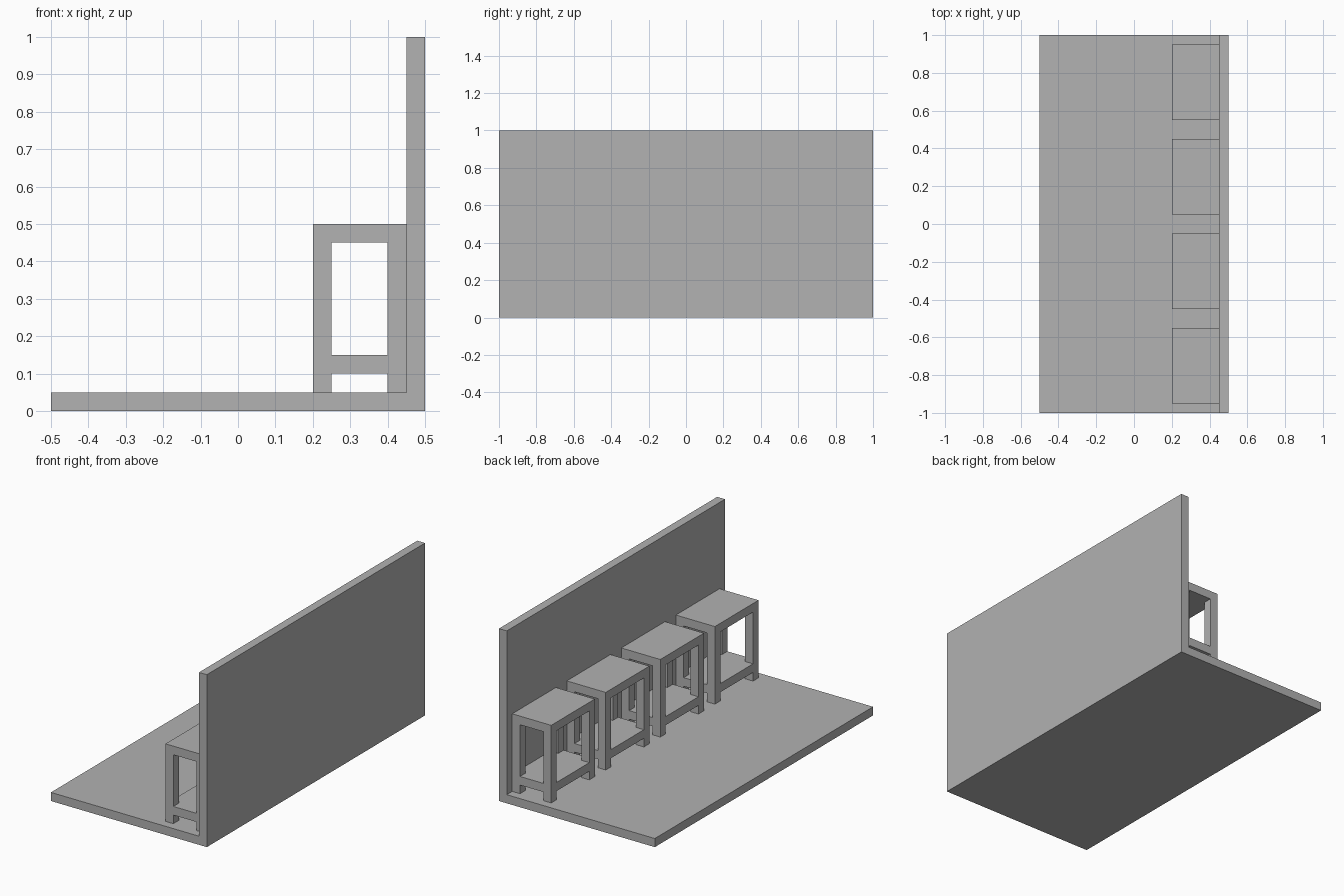
import bpy
import bmesh
from itertools import product
from mathutils import Vector

if "Cube" in bpy.data.objects:
    bpy.data.objects.remove(bpy.data.objects["Cube"], do_unlink=True)

# Single plain grey finish
GREY = (0.445, 0.445, 0.445, 1.0)
grey = bpy.data.materials.new("plain_grey")
grey.use_nodes = True
grey.diffuse_color = GREY
grey.node_tree.nodes["Principled BSDF"].inputs["Base Color"].default_value = GREY

THICK = 0.05  # thickness shared by floor, wall, legs and slabs


def add_object(name, bm):
    bmesh.ops.recalc_face_normals(bm, faces=bm.faces)
    mesh = bpy.data.meshes.new(name)
    bm.to_mesh(mesh)
    bm.free()
    mesh.materials.append(grey)
    obj = bpy.data.objects.new(name, mesh)
    bpy.context.collection.objects.link(obj)
    return obj


def floor_and_wall():
    """L-shaped profile extruded along y."""
    bm = bmesh.new()
    profile = [(-0.5, 0), (0.5, 0), (0.5, 1), (0.5 - THICK, 1),
               (0.5 - THICK, THICK), (-0.5, THICK)]
    face = bm.faces.new([bm.verts.new((x, -1, z)) for x, z in profile])
    result = bmesh.ops.extrude_face_region(bm, geom=[face])
    moved = [v for v in result["geom"] if isinstance(v, bmesh.types.BMVert)]
    bmesh.ops.translate(bm, verts=moved, vec=(0, 2, 0))
    return add_object("floor_and_wall", bm)


def table(name, y):
    """Grid of cells: four corner legs joined by a low shelf and a top."""
    size = Vector((0.25, 0.4, 0.45))
    steps = [[0, THICK, size.x - THICK, size.x],
             [0, THICK, size.y - THICK, size.y],
             [0, THICK, 2 * THICK, size.z - THICK, size.z]]
    slabs = (1, 3)  # shelf layer and top layer
    solid = {c for c in product(range(3), range(3), range(4))
             if c[2] in slabs or (c[0] != 1 and c[1] != 1)}

    # Skin only the sides of cells that border empty space
    bm = bmesh.new()
    for cell in solid:
        for axis, side in product(range(3), range(2)):
            neighbour = list(cell)
            neighbour[axis] += 2 * side - 1
            if tuple(neighbour) in solid:
                continue
            u, v = [a for a in range(3) if a != axis]
            corners = []
            for du, dv in ((0, 0), (1, 0), (1, 1), (0, 1)):
                point = list(cell)
                point[axis] += side
                point[u] += du
                point[v] += dv
                corners.append(bm.verts.new([steps[a][point[a]] for a in range(3)]))
            bm.faces.new(corners)
    bmesh.ops.remove_doubles(bm, verts=bm.verts, dist=0.0001)
    bmesh.ops.recalc_face_normals(bm, faces=bm.faces)
    bmesh.ops.dissolve_limit(bm, angle_limit=0.01, verts=bm.verts, edges=bm.edges)
    obj = add_object(name, bm)
    obj.location = (0.2, y - size.y / 2, THICK)
    return obj


floor_and_wall()

# Row of four tables standing against the wall
for i in range(4):
    table(f"table_{i + 1}", -0.75 + 0.5 * i)
